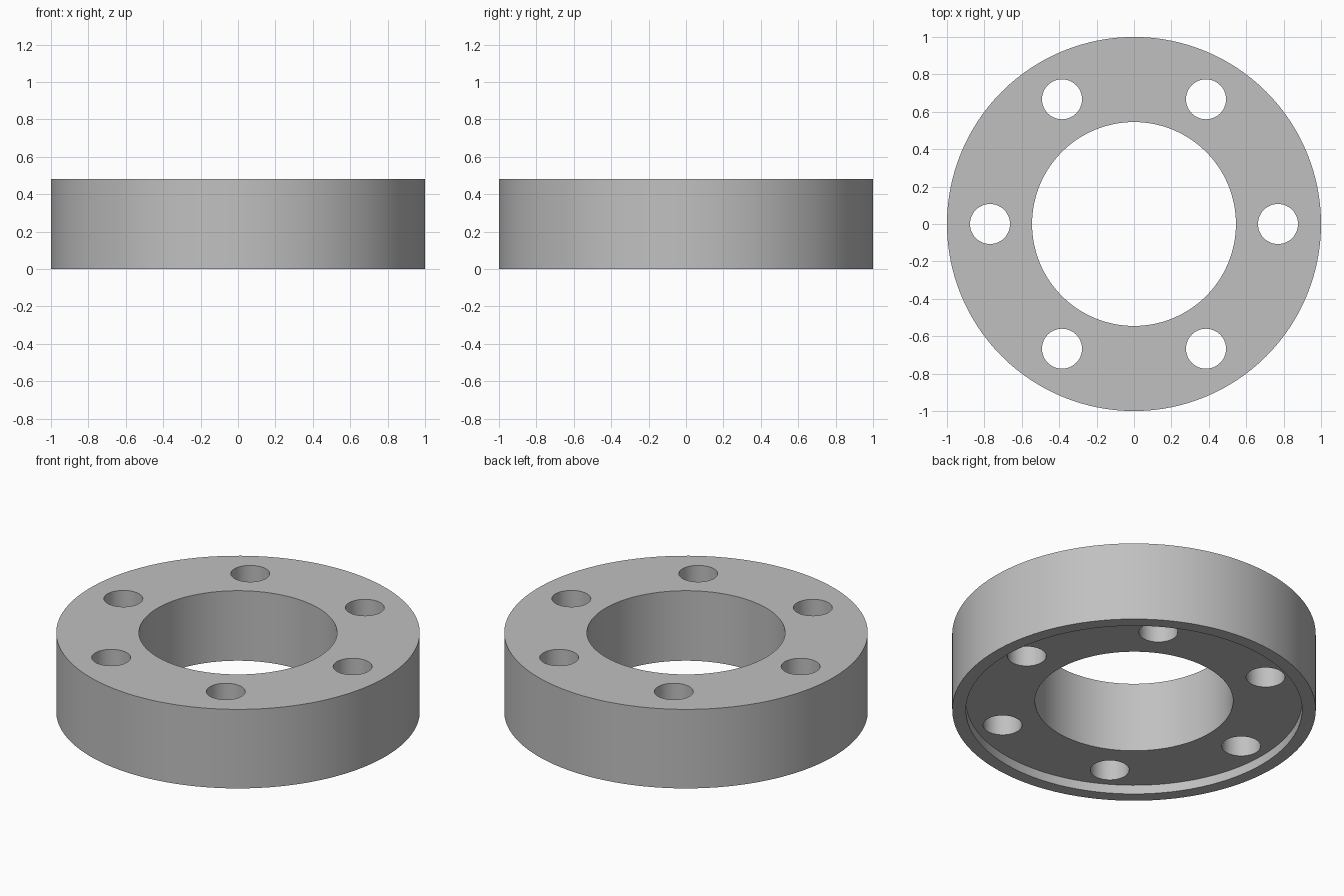
import bpy
import math

OUTER, BORE, RECESS = 1.0, 0.545, 0.925
HEIGHT, DEPTH = 0.48, 0.055
HOLE, PITCH, COUNT = 0.107, 0.77, 6

cube = bpy.data.objects.get("Cube")
if cube:
    bpy.data.objects.remove(cube, do_unlink=True)

grey = bpy.data.materials.new("grey metal")
grey.use_nodes = True
colour = (0.53, 0.53, 0.53, 1)
grey.diffuse_color = colour
grey.node_tree.nodes["Principled BSDF"].inputs["Base Color"].default_value = colour


def cylinder(name, radius, bottom, top, x=0, y=0, sides=128):
    bpy.ops.mesh.primitive_cylinder_add(
        vertices=sides, radius=radius, depth=top - bottom,
        location=(x, y, (bottom + top) / 2))
    obj = bpy.context.object
    obj.name = name
    obj.data.materials.append(grey)
    return obj


# Flange body
ring = cylinder("flange_ring", OUTER, 0, HEIGHT)

# Cutters: central bore, shallow underside recess, bolt holes
cutters = [cylinder("bore_cutter", BORE, -1, 1),
           cylinder("recess_cutter", RECESS, -1, DEPTH)]
for i in range(COUNT):
    a = math.tau * i / COUNT
    cutters.append(cylinder(f"bolt_hole_cutter_{i + 1}", HOLE, -1, 1,
                            PITCH * math.cos(a), PITCH * math.sin(a), 48))

# Cut each one out, then discard the cutter
for cutter in cutters:
    cutter.hide_render = True
    mod = ring.modifiers.new(cutter.name, "BOOLEAN")
    mod.operation = "DIFFERENCE"
    mod.solver = "EXACT"
    mod.object = cutter
    bpy.context.view_layer.objects.active = ring
    bpy.ops.object.modifier_apply(modifier=mod.name)
    bpy.data.objects.remove(cutter, do_unlink=True)

# Smooth walls with crisp rims
bpy.ops.object.select_all(action="DESELECT")
ring.select_set(True)
bpy.context.view_layer.objects.active = ring
bpy.ops.object.shade_smooth_by_angle(angle=math.radians(30))
